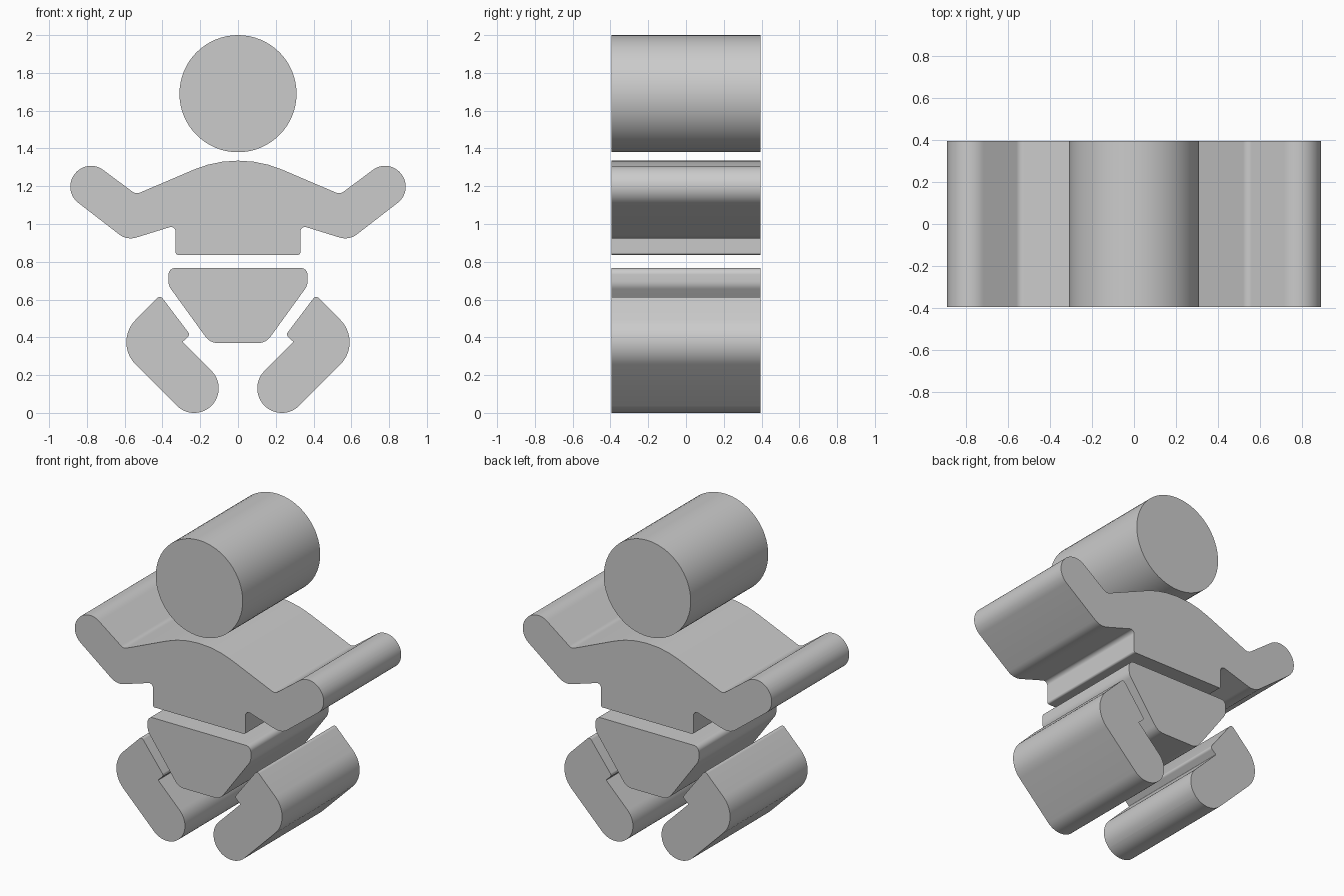
import bpy, bmesh, math
from mathutils import Vector

if "Cube" in bpy.data.objects:
    bpy.data.objects.remove(bpy.data.objects["Cube"])

HALF_DEPTH = 0.395


def fillet(corners):
    """Round each (x, z, radius) corner of a closed outline."""
    out = []
    n = len(corners)
    for i, (x, z, r) in enumerate(corners):
        p = Vector((x, z))
        a = (Vector(corners[i - 1][:2]) - p).normalized()
        b = (Vector(corners[(i + 1) % n][:2]) - p).normalized()
        half = a.angle(b) / 2
        centre = p + (a + b).normalized() * (r / math.sin(half))
        start = p + a * (r / math.tan(half)) - centre
        end = p + b * (r / math.tan(half)) - centre
        sweep = start.angle_signed(end)
        steps = max(3, round(abs(sweep) / math.radians(7)))
        for k in range(steps + 1):
            t = -sweep * k / steps
            out.append((centre.x + start.x * math.cos(t) - start.y * math.sin(t),
                        centre.y + start.x * math.sin(t) + start.y * math.cos(t)))
    return out


def mirrored(corners):
    return [(-x, z, r) for x, z, r in reversed(corners)]


def prism(name, outline):
    """Extrude an XZ outline through the full depth."""
    bm = bmesh.new()
    face = bm.faces.new([bm.verts.new((x, -HALF_DEPTH, z)) for x, z in outline])
    ext = bmesh.ops.extrude_face_region(bm, geom=[face], use_keep_orig=True)
    moved = [v for v in ext["geom"] if isinstance(v, bmesh.types.BMVert)]
    bmesh.ops.translate(bm, verts=moved, vec=(0, 2 * HALF_DEPTH, 0))
    bmesh.ops.recalc_face_normals(bm, faces=bm.faces)
    mesh = bpy.data.meshes.new(name)
    bm.to_mesh(mesh)
    bm.free()
    obj = bpy.data.objects.new(name, mesh)
    bpy.context.collection.objects.link(obj)
    bpy.ops.object.select_all(action='DESELECT')
    obj.select_set(True)
    bpy.context.view_layer.objects.active = obj
    bpy.ops.object.shade_smooth_by_angle(angle=math.radians(30))
    return obj


# Head: round disc
prism("head", [(0.31 * math.cos(math.tau * i / 64), 1.69 + 0.31 * math.sin(math.tau * i / 64))
               for i in range(64)])

# Torso with raised arms: right half from shoulder to waist
torso = [(0.124, 1.335, 0.58), (0.54, 1.157, 0.04), (0.798, 1.349, 0.107),
         (0.932, 1.179, 0.107), (0.588, 0.913, 0.10), (0.33, 0.993, 0.025),
         (0.33, 0.837, 0.012)]
prism("torso_and_arms", fillet(torso + mirrored(torso)))

# Diaper: tapered block
diaper = [(0.368, 0.767, 0.035), (0.368, 0.674, 0.07), (0.148, 0.37, 0.08)]
prism("diaper", fillet(diaper + mirrored(diaper)))

# Bent legs: hip tip, knee, foot, inner notch
leg = [(0.412, 0.623, 0.018), (0.66, 0.374, 0.167), (0.232, -0.054, 0.13),
       (0.048, 0.13, 0.13), (0.294, 0.376, 0.004), (0.253, 0.413, 0.018)]
prism("right_leg", fillet(leg))
prism("left_leg", fillet(mirrored(leg)))
